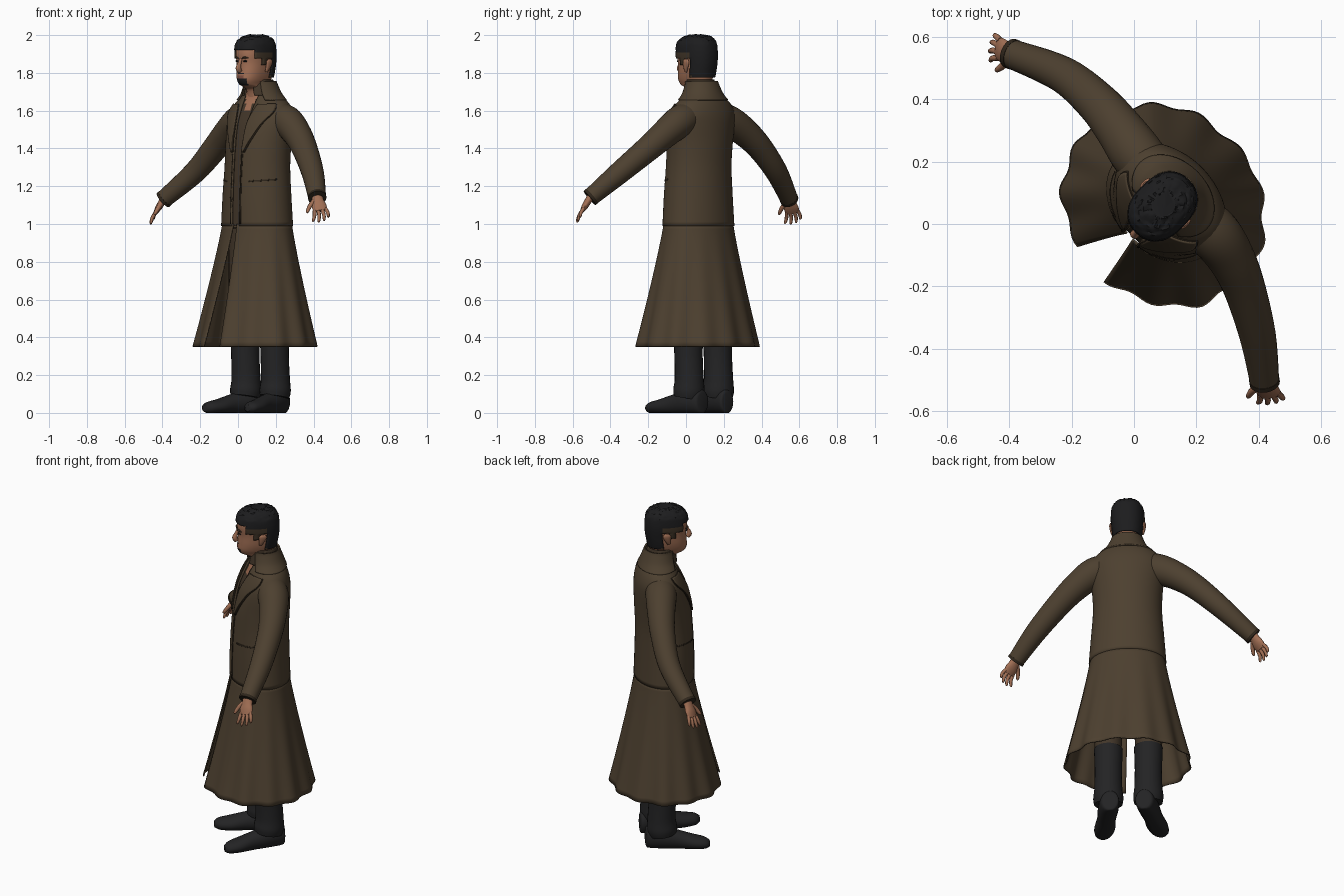
import bpy, bmesh, random
from math import sin, cos, pi, asin, radians
from mathutils import Vector, Matrix

random.seed(4)
cube = bpy.data.objects.get("Cube")
if cube:
    bpy.data.objects.remove(cube, do_unlink=True)

TURN = Matrix.Rotation(radians(-45), 4, 'Z')   # the figure looks along -x -y
CX = 0.025                                     # body centre line


def material(name, rgb):
    m = bpy.data.materials.new(name)
    m.use_nodes = True
    m.diffuse_color = (*rgb, 1)
    bsdf = m.node_tree.nodes["Principled BSDF"]
    bsdf.inputs["Base Color"].default_value = (*rgb, 1)
    bsdf.inputs["Roughness"].default_value = 0.9
    return m


COAT = material("coat brown", (0.074, 0.051, 0.029))
SHIRT = material("shirt brown", (0.055, 0.037, 0.022))
TRIM = material("dark seam", (0.028, 0.019, 0.011))
SKIN = material("skin", (0.36, 0.16, 0.09))
LIPS = material("lips", (0.22, 0.08, 0.055))
HAIR = material("black hair", (0.012, 0.012, 0.013))
FADE = material("short hair", (0.05, 0.034, 0.02))
BOOT = material("black leather", (0.017, 0.017, 0.018))


def smooth(rows, k=5):
    """Catmull-Rom interpolation of rows of numbers."""
    out = []
    for i in range(len(rows) - 1):
        p = [rows[max(0, min(len(rows) - 1, i + j))] for j in (-1, 0, 1, 2)]
        for s in range(k):
            t = s / k
            out.append([b + 0.5 * t * (c - a + t * (2*a - 5*b + 4*c - d + t * (3*b - a - 3*c + d)))
                        for a, b, c, d in zip(*p)])
    return out + [list(rows[-1])]


def loft(name, rings, mats, closed=True, cap=True, keep=None, paint=None, thick=0):
    """Skin a list of point rings; keep and paint are rules on face centres."""
    bm = bmesh.new()
    vs = [[bm.verts.new(p) for p in r] for r in rings]
    n = len(vs[0])
    for a, b in zip(vs, vs[1:]):
        for i in range(n if closed else n - 1):
            j = (i + 1) % n
            bm.faces.new((a[i], a[j], b[j], b[i]))
    if cap and closed:
        bm.faces.new(vs[0])
        bm.faces.new(vs[-1])
    bmesh.ops.recalc_face_normals(bm, faces=bm.faces)
    if keep:
        drop = [f for f in bm.faces if not keep(f.calc_center_median())]
        bmesh.ops.delete(bm, geom=drop, context='FACES')
    for f in bm.faces:
        f.material_index = paint(f.calc_center_median()) if paint else 0
    bm.transform(TURN)
    me = bpy.data.meshes.new(name)
    bm.to_mesh(me)
    bm.free()
    for m in mats:
        me.materials.append(m)
    ob = bpy.data.objects.new(name, me)
    bpy.context.collection.objects.link(ob)
    if thick:
        mod = ob.modifiers.new("thickness", 'SOLIDIFY')
        mod.thickness, mod.offset = thick, 0
    bpy.ops.object.select_all(action='DESELECT')
    ob.select_set(True)
    bpy.context.view_layer.objects.active = ob
    bpy.ops.object.shade_smooth_by_angle(angle=radians(50))
    return ob


def oval(cy, z, a, b, t0=0, t1=2 * pi, n=48, power=1, fold=0):
    """Level ring; t runs from the front towards the left side."""
    closed = t1 - t0 > 6.28
    pts = []
    for i in range(n):
        t = t0 + (t1 - t0) * i / (n if closed else n - 1)
        s, c = sin(t), cos(t)
        w = 1 + fold * (sin(13 * t) + 0.4 * sin(7 * t + 1))
        pts.append(Vector((CX + a * w * abs(s) ** power * (1 if s > 0 else -1),
                           cy - b * w * abs(c) ** power * (1 if c > 0 else -1), z)))
    return pts


def tube(name, rows, mat, n=16, wide=None, k=5):
    """Rounded limb through (x, y, z, radius[, thickness]) rows."""
    rows = smooth(rows, k)
    rings = []
    for i, r in enumerate(rows):
        d = Vector(rows[min(i + 1, len(rows) - 1)][:3]) - Vector(rows[max(i - 1, 0)][:3])
        d.normalize()
        u = Vector(wide or (0, 1, 0))
        u = (u - d * u.dot(d)).normalized()
        v = d.cross(u)
        rings.append([Vector(r[:3]) + u * r[3] * cos(2*pi*j/n) + v * r[-1] * sin(2*pi*j/n)
                      for j in range(n)])
    return loft(name, rings, [mat])


# Coat body: z, centre y, half width, half depth
BODY = smooth([(0.99, .118, .208, .160), (1.15, .117, .196, .156), (1.30, .120, .185, .151),
               (1.42, .128, .188, .148), (1.52, .140, .200, .138), (1.58, .150, .200, .124),
               (1.63, .155, .172, .106), (1.67, .155, .125, .088), (1.71, .150, .088, .078)])


def on_coat(t, z, lift):
    i = max(j for j in range(len(BODY) - 1) if BODY[j][0] <= z or j == 0)
    p, q = BODY[i], BODY[i + 1]
    f = (z - p[0]) / (q[0] - p[0])
    _, cy, a, b = [m + (o - m) * f for m, o in zip(p, q)]
    return Vector((CX + (a + lift) * sin(t), cy - (b + lift) * cos(t), z))


def patch(name, rows, mat, lift=0.006, side=1, thick=0.006):
    """Cloth laid on the coat: rows of (z, start angle, end angle[, end z])."""
    rings = [[on_coat(side * radians(r[1] + (r[2] - r[1]) * i / 10),
                      r[0] + (r[-1] - r[0]) * (i / 10 if len(r) > 3 else 0), lift)
              for i in range(11)] for r in smooth(rows, 4)]
    return loft(name, rings, [mat], closed=False, thick=thick)


rings = []
for z, cy, a, b in BODY:
    g = asin((0.028 + max(0, z - 1.42) * 0.09) / a)
    rings.append(oval(cy, z, a, b, g, 2 * pi - g, 64))
loft("coat_body", rings, [COAT], closed=False, thick=0.01)
loft("shirt", [oval(cy, z, a * .94, b * .94) for z, cy, a, b in BODY], [SHIRT, SKIN],
     paint=lambda c: int(c.y < .13 and abs(c.x - CX) < (c.z - 1.57) * .45))

# Coat skirt with folds and a front slit
rings = []
for i in range(25):
    f = i / 24
    a, b = .203 + .140 * f ** 1.1, .156 + .143 * f ** 1.1
    rings.append(oval(.118 - .008 * f, 1.0 - .65 * f, a, b, asin((.006 + .03 * f) / a),
                      2 * pi - asin((.02 + .08 * f) / a), 120, fold=.026 * f))
loft("coat_skirt", rings, [COAT], closed=False, thick=0.007)

# Collars
loft("coat_collar", [oval(cy, z, a, b, .75, 2 * pi - .75) for z, cy, a, b in smooth(
    [(1.655, .153, .148, .106), (1.69, .150, .112, .096), (1.735, .145, .090, .084),
     (1.755, .142, .084, .080)])], [COAT], closed=False, thick=.01)
loft("shirt_collar", [oval(cy, z, a, b, .45, 2 * pi - .45) for z, cy, a, b in smooth(
    [(1.68, .135, .090, .088), (1.73, .132, .076, .080), (1.765, .132, .068, .074)])],
     [SHIRT], closed=False, thick=.008)

for side, word in ((1, "left"), (-1, "right")):
    # Lapel, with a darker border beneath, and pocket
    lapel = [(1.38, 10, 13), (1.46, 11, 25), (1.54, 12, 38), (1.60, 17, 55), (1.635, 24, 62)]
    patch(word + "_lapel", lapel, COAT, .012, side)
    patch(word + "_lapel_edge", [(z, a, b + 2.5) for z, a, b in lapel], TRIM, .007, side, .004)
    patch(word + "_pocket", [(1.222, 25, 75, 1.232), (1.230, 25, 75, 1.240)], TRIM, .005, side, .004)
    patch(word + "_front_hem", [(1.0, 9, 11), (1.2, 9.5, 11.5), (1.37, 10, 12)], TRIM, .005, side, .004)

# Arms, the left one swung forward
ARMS = {"left": [(.10, .155, 1.575, .075), (.20, .160, 1.545, .085), (.29, .145, 1.485, .077),
                 (.39, .108, 1.400, .068), (.53, .030, 1.270, .059), (.655, -.062, 1.140, .047)],
        "right": [(-.05, .155, 1.575, .075), (-.15, .165, 1.545, .085), (-.25, .182, 1.490, .077),
                  (-.36, .192, 1.405, .068), (-.50, .178, 1.275, .059), (-.665, .108, 1.130, .047)]}
for word, rows in ARMS.items():
    s = 1 if word == "left" else -1
    tube(word + "_sleeve", rows, COAT, 24)
    end, last = Vector(rows[-1][:3]), Vector(rows[-2][:3])
    d = (end - last).normalized()
    tube(word + "_cuff", [(*(end - d * .012), .049), (*(end + d * .004), .049)], TRIM, 24)
    # Hand: d points to the fingertips, w to the little finger
    d = Vector((.078 * s, -.035, -.13)).normalized()
    w = Vector((.7 * s, .7, 0))
    w = (w - d * w.dot(d)).normalized()
    tube(word + "_palm", [(*(end - d * .03), .028, .022), (*(end + d * .02), .031, .019),
                          (*(end + d * .055), .039, .017), (*(end + d * .085), .035, .011)],
         SKIN, 16, w)
    for i, size in enumerate((.062, .072, .068, .052)):
        p = end + d * .075 + w * (-.029 + .0195 * i)
        e = d + w * (.16 * i - .22)
        bend = Vector((-s * .009, 0, -.004))
        tube(f"{word}_finger_{i + 1}", [(*p, .010), (*(p + e * size * .55), .0095),
                                        (*(p + e * size * .95 + bend), .007),
                                        (*(p + e * size + bend), .003)], SKIN, 8, w, 3)
    p = end + d * .02 - w * .022
    e = d * .7 - w * .75
    tube(word + "_thumb", [(*p, .014), (*(p + e * .035), .012), (*(p + e * .06 + d * .012), .009),
                           (*(p + e * .062 + d * .02), .004)], SKIN, 8, w, 3)

# Legs and boots, toes turned out
for s, word, x in ((1, "left", .128), (-1, "right", -.092)):
    tube(word + "_trouser", [(x - s * .02, .13, .98, .09), (x, .14, .6, .082),
                             (x, .15, .38, .07)], SHIRT, 24)
    tube(word + "_boot_shaft", [(x, .145, .43, .079), (x, .147, .30, .075), (x, .152, .18, .077),
                                (x, .150, .12, .083), (x, .145, .085, .078)], BOOT, 24)
    foot = smooth([(.238, .055, .03, .035), (.225, .06, .05, .06), (.15, .058, .057, .06),
                   (.06, .046, .052, .048), (-.02, .034, .058, .036), (-.08, .028, .046, .028),
                   (-.106, .025, .02, .016)])
    rings = [[Vector((x + s * (.15 - y) * .20 + rx * cos(2*pi*j/20), y,
                      max(0, zc + rz * 1.1 * sin(2*pi*j/20)))) for j in range(20)]
             for y, zc, rx, rz in foot]
    loft(word + "_boot_foot", rings, [BOOT])

# Head: z, front y, back y, half width
HEAD = smooth([(1.64, .075, .205, .060), (1.71, .066, .200, .060), (1.728, .030, .196, .056),
               (1.740, .004, .194, .056), (1.765, -.008, .198, .066), (1.80, -.006, .204, .074),
               (1.85, -.003, .212, .078), (1.90, -.008, .214, .081), (1.94, .002, .208, .077),
               (1.97, .035, .185, .058), (1.985, .08, .14, .025)], 6)


def beard(c):
    front = c.y < .022 and abs(c.x - CX) < .034
    if front and 1.733 < c.z < 1.768:
        return 1
    if c.y < .012 and abs(c.x - CX) < .026 and 1.793 < c.z < 1.803:
        return 1
    return 2 if c.y < .01 and abs(c.x - CX) < .024 and 1.772 < c.z < 1.786 else 0


loft("head", [oval((f + b) / 2, z, w, (b - f) / 2, power=.85) for z, f, b, w in HEAD],
     [SKIN, HAIR, LIPS], paint=beard)


def hairline(y):
    return 1.918 if y < .03 else 1.875 if y < .075 else 1.845 if y < .10 else \
        1.875 if y < .135 else 1.775


crown = [[p + Vector((0, 0, random.uniform(-.004, .006) if p.z > 1.95 else 0)) for p in
          oval((f + b) / 2, z + .012 * (z > 1.93), w + .009, (b - f) / 2 + .008, power=.85)]
         for z, f, b, w in HEAD]
loft("hair", crown, [HAIR, FADE], keep=lambda c: c.z > hairline(c.y),
     paint=lambda c: int(c.y < .14 and c.z < 1.908 + .14 * max(0, .05 - c.y)), thick=.006)

# Face
tube("nose", [(CX, -.004, 1.875, .008), (CX, -.014, 1.85, .010), (CX, -.022, 1.825, .015),
              (CX, -.012, 1.808, .013)], SKIN, 10, (1, 0, 0))
for s, word in ((1, "left"), (-1, "right")):
    tube(word + "_eye", [(CX + s * .021, -.004, 1.861, .003), (CX + s * .031, -.004, 1.863, .005),
                         (CX + s * .041, .002, 1.861, .003)], HAIR, 8)
    tube(word + "_brow", [(CX + s * .014, -.009, 1.877, .003), (CX + s * .030, -.007, 1.882, .005),
                          (CX + s * .050, .004, 1.878, .003)], FADE, 8)
    ear = CX + s * .081
    tube(word + "_ear", [(ear, .105, 1.805, .008, .005), (ear + s * .006, .11, 1.825, .014, .008),
                         (ear + s * .012, .118, 1.858, .022, .008),
                         (ear + s * .010, .118, 1.873, .010, .005)], SKIN, 12)
